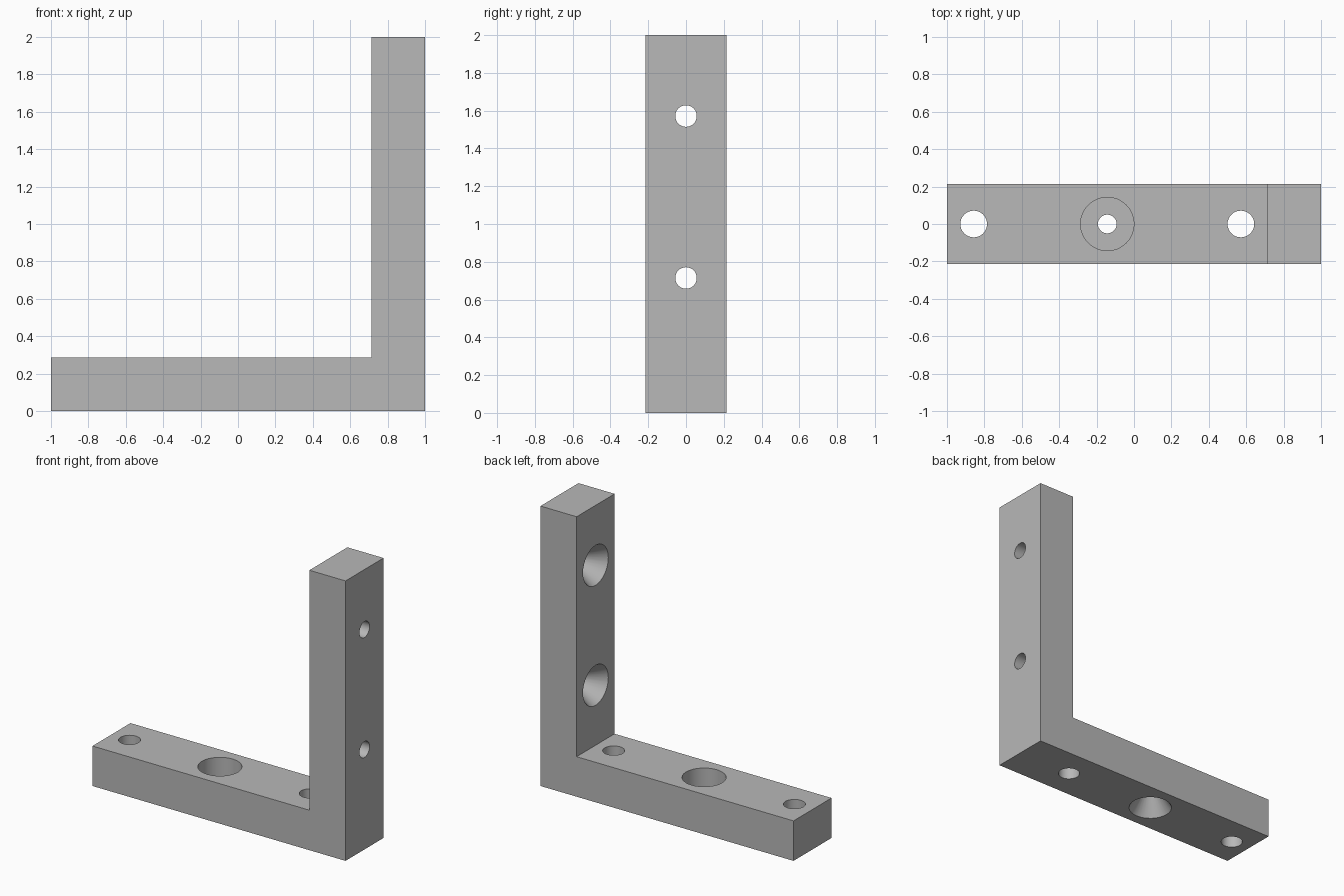
import bpy, bmesh, math
from mathutils import Matrix, Vector

cube = bpy.data.objects.get("Cube")
if cube:
    bpy.data.objects.remove(cube)

U = 1 / 7            # design module: the bracket is 14 modules long
THICK = 2 * U
HALF_W = 1.5 * U
OVER = 0.05          # how far cutters reach past the surfaces
SEGMENTS = 32

grey = bpy.data.materials.new("grey metal")
grey.use_nodes = True
colour = (0.48, 0.48, 0.48, 1)
grey.diffuse_color = colour
grey.node_tree.nodes["Principled BSDF"].inputs["Base Color"].default_value = colour


def new_object(name, bm):
    bmesh.ops.recalc_face_normals(bm, faces=bm.faces)
    mesh = bpy.data.meshes.new(name)
    bm.to_mesh(mesh)
    bm.free()
    mesh.materials.append(grey)
    obj = bpy.data.objects.new(name, mesh)
    bpy.context.collection.objects.link(obj)
    return obj


def add_turned(bm, profile, matrix):
    """Closed solid of revolution about local z from (radius, height) pairs."""
    rings = []
    for r, h in profile:
        ring = []
        for i in range(SEGMENTS):
            a = math.tau * i / SEGMENTS
            ring.append(bm.verts.new(matrix @ Vector((r * math.cos(a), r * math.sin(a), h))))
        rings.append(ring)
    for low, high in zip(rings, rings[1:]):
        for i in range(SEGMENTS):
            j = (i + 1) % SEGMENTS
            bm.faces.new((low[i], low[j], high[j], high[i]))
    bm.faces.new(rings[0][::-1])
    bm.faces.new(rings[-1])


def flared(bore):
    """Countersink narrowing to the bore at half thickness."""
    slope = (U - bore) / U
    return [(U + slope * OVER, -OVER), (bore, U)]


# L-shaped body
bm = bmesh.new()
outline = [(-1, 0), (1, 0), (1, 2), (1 - THICK, 2), (1 - THICK, THICK), (-1, THICK)]
face = bm.faces.new([bm.verts.new((x, -HALF_W, z)) for x, z in outline])
side = bmesh.ops.extrude_face_region(bm, geom=[face])
bmesh.ops.translate(bm, vec=(0, 2 * HALF_W, 0),
                    verts=[v for v in side["geom"] if isinstance(v, bmesh.types.BMVert)])
bracket = new_object("angle_bracket", bm)

# Hole cutters
bm = bmesh.new()
top = THICK + OVER
for x in (-6 * U, 4 * U):                       # plain holes in the foot
    add_turned(bm, [(U / 2, -OVER), (U / 2, top)], Matrix.Translation((x, 0, 0)))
bore = 0.05                                     # counterbored centre hole
add_turned(bm, flared(bore) + [(bore, U + 0.002), (U, U + 0.002), (U, top)],
           Matrix.Translation((-U, 0, 0)))
bore = 0.057                                    # countersunk holes in the upright
for z in (5 * U, 11 * U):
    place = Matrix.Translation((1 - THICK, 0, z)) @ Matrix.Rotation(math.pi / 2, 4, 'Y')
    add_turned(bm, flared(bore) + [(bore, top)], place)
cutter = new_object("hole_cutters", bm)
cutter.hide_render = True

# Drill the holes and keep only the finished mesh
drill = bracket.modifiers.new("drill", 'BOOLEAN')
drill.operation = 'DIFFERENCE'
drill.solver = 'EXACT'
drill.object = cutter
bpy.context.view_layer.update()
graph = bpy.context.evaluated_depsgraph_get()
drilled = bpy.data.meshes.new_from_object(bracket.evaluated_get(graph))
bracket.modifiers.clear()
bracket.data = drilled
bpy.data.objects.remove(cutter)

# Smooth hole walls, crisp edges
bpy.ops.object.select_all(action='DESELECT')
bracket.select_set(True)
bpy.context.view_layer.objects.active = bracket
bpy.ops.object.shade_smooth_by_angle(angle=math.radians(25))
